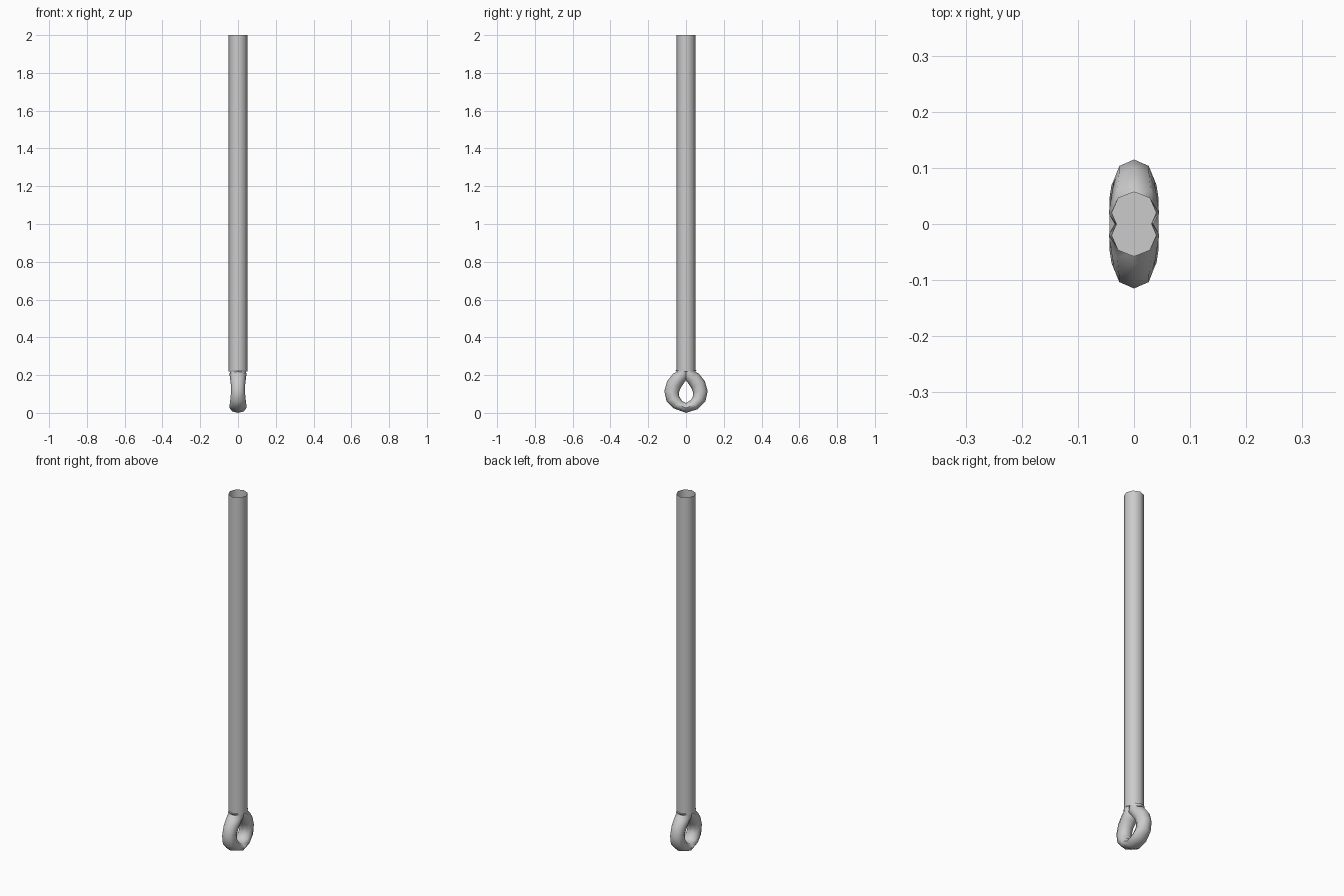
import bpy, bmesh, math
from mathutils import Vector

if "Cube" in bpy.data.objects:
    bpy.data.objects.remove(bpy.data.objects["Cube"])

SIDES = 8

def finish(bm, name):
    mesh = bpy.data.meshes.new(name)
    bmesh.ops.recalc_face_normals(bm, faces=bm.faces)
    bm.to_mesh(mesh)
    bm.free()
    ob = bpy.data.objects.new(name, mesh)
    bpy.context.collection.objects.link(ob)
    for o in bpy.context.selected_objects:
        o.select_set(False)
    bpy.context.view_layer.objects.active = ob
    ob.select_set(True)
    bpy.ops.object.shade_smooth_by_angle(angle=math.radians(60))
    return ob

def bridge(bm, a, b):
    for i in range(SIDES):
        j = (i + 1) % SIDES
        bm.faces.new((a[i], a[j], b[j], b[i]))

# Hollow shaft, open at both ends
bm = bmesh.new()
rings = []
for z in (0.22, 2.0):
    rings.append([bm.verts.new((0.05 * math.cos(math.tau * i / SIDES),
                                0.05 * math.sin(math.tau * i / SIDES), z))
                  for i in range(SIDES)])
bridge(bm, *rings)
finish(bm, "shaft")

# Eye loop: half path of (y, z, half width in x, half thickness)
half = [(0.0, 0.026, 0.044, 0.026),
        (0.044, 0.044, 0.044, 0.030),
        (0.070, 0.075, 0.040, 0.036),
        (0.076, 0.112, 0.037, 0.039),
        (0.064, 0.150, 0.038, 0.040),
        (0.040, 0.182, 0.042, 0.038),
        (0.018, 0.205, 0.045, 0.034),
        (0.020, 0.228, 0.040, 0.038)]
path = half + [(-y, z, w, t) for y, z, w, t in reversed(half[1:])]

bm = bmesh.new()
rings = []
n = len(path)
for k, (y, z, w, t) in enumerate(path):
    p, q = path[max(k - 1, 0)], path[min(k + 1, n - 1)]
    # the two top ends meet inside the shaft
    if k in (7, 8):
        p, q = ((0, 0), (0, 1)) if k == 7 else ((0, 1), (0, 0))
    if k == 0:
        p = path[-1]
        p = (-path[1][0], path[1][1])
    tangent = Vector((0, q[0] - p[0], q[1] - p[1])).normalized()
    out = tangent.cross(Vector((1, 0, 0)))
    centre = Vector((0, y, z))
    rings.append([bm.verts.new(centre
                               + Vector((w * math.cos(math.tau * i / SIDES), 0, 0))
                               + out * (t * math.sin(math.tau * i / SIDES)))
                  for i in range(SIDES)])
for k in range(n):
    if k == 7:
        continue
    bridge(bm, rings[k], rings[(k + 1) % n])
# Caps on the two ends
bm.faces.new(rings[7])
bm.faces.new(rings[8])
finish(bm, "eye_loop")
